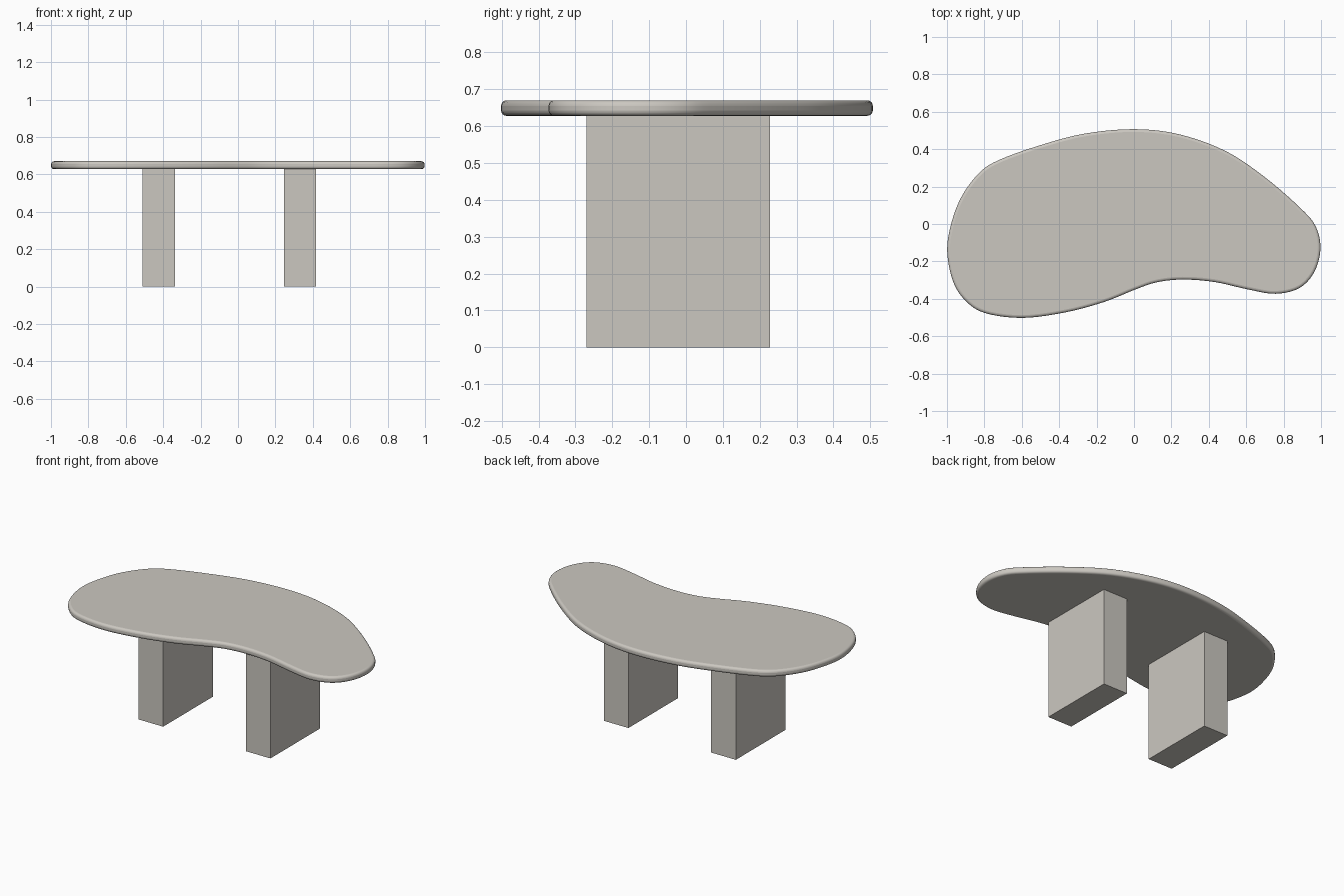
import bpy, bmesh
from mathutils import Vector

if "Cube" in bpy.data.objects:
    bpy.data.objects.remove(bpy.data.objects["Cube"])

stone = bpy.data.materials.new("warm_grey")
stone.diffuse_color = (0.60, 0.575, 0.53, 1)
stone.use_nodes = True
stone.node_tree.nodes["Principled BSDF"].inputs["Base Color"].default_value = stone.diffuse_color

# Kidney outline of the tabletop, clockwise from the back
outline = [Vector(p) for p in [
    (0, .507), (.24, .48), (.49, .39), (.70, .25), (.885, .09), (.97, -.01),
    (.997, -.13), (.965, -.255), (.885, -.342), (.757, -.373), (.61, -.35),
    (.43, -.31), (.26, -.297), (.12, -.312), (0, -.353), (-.16, -.417),
    (-.37, -.473), (-.60, -.502), (-.80, -.475), (-.906, -.405), (-.97, -.30),
    (-.999, -.14), (-.975, .01), (-.92, .15), (-.826, .275), (-.72, .343),
    (-.505, .42), (-.265, .483)]]


def closed_spline(pts, steps):
    """Smooth closed curve through the points."""
    out, n = [], len(pts)
    for i in range(n):
        a, b, c, d = (pts[(i + k) % n] for k in (-1, 0, 1, 2))
        for s in range(steps):
            t = s / steps
            out.append(0.5 * (2 * b + (c - a) * t + (2 * a - 5 * b + 4 * c - d) * t ** 2
                              + (3 * b - a - 3 * c + d) * t ** 3))
    return out


def add_prism(name, pts, z0, z1):
    bm = bmesh.new()
    face = bm.faces.new([bm.verts.new((p[0], p[1], z0)) for p in pts])
    top = bmesh.ops.extrude_face_region(bm, geom=[face])["geom"]
    bmesh.ops.translate(bm, vec=(0, 0, z1 - z0),
                        verts=[g for g in top if isinstance(g, bmesh.types.BMVert)])
    bmesh.ops.recalc_face_normals(bm, faces=bm.faces)
    mesh = bpy.data.meshes.new(name)
    bm.to_mesh(mesh)
    bm.free()
    mesh.materials.append(stone)
    obj = bpy.data.objects.new(name, mesh)
    bpy.context.collection.objects.link(obj)
    return obj


# Tabletop with rounded rim
top = add_prism("tabletop", closed_spline(outline, 5), 0.628, 0.67)
bevel = top.modifiers.new("rounded_rim", "BEVEL")
bevel.width = 0.015
bevel.segments = 4
bevel.limit_method = "ANGLE"
bevel.angle_limit = 1.0
bpy.context.view_layer.objects.active = top
top.select_set(True)
bpy.ops.object.shade_smooth_by_angle(angle=0.6)

# Two slab legs
for name, x0, x1 in (("left_leg", -.51, -.337), ("right_leg", .245, .417)):
    add_prism(name, [(x0, -.27), (x1, -.27), (x1, .228), (x0, .228)], 0, 0.63)
